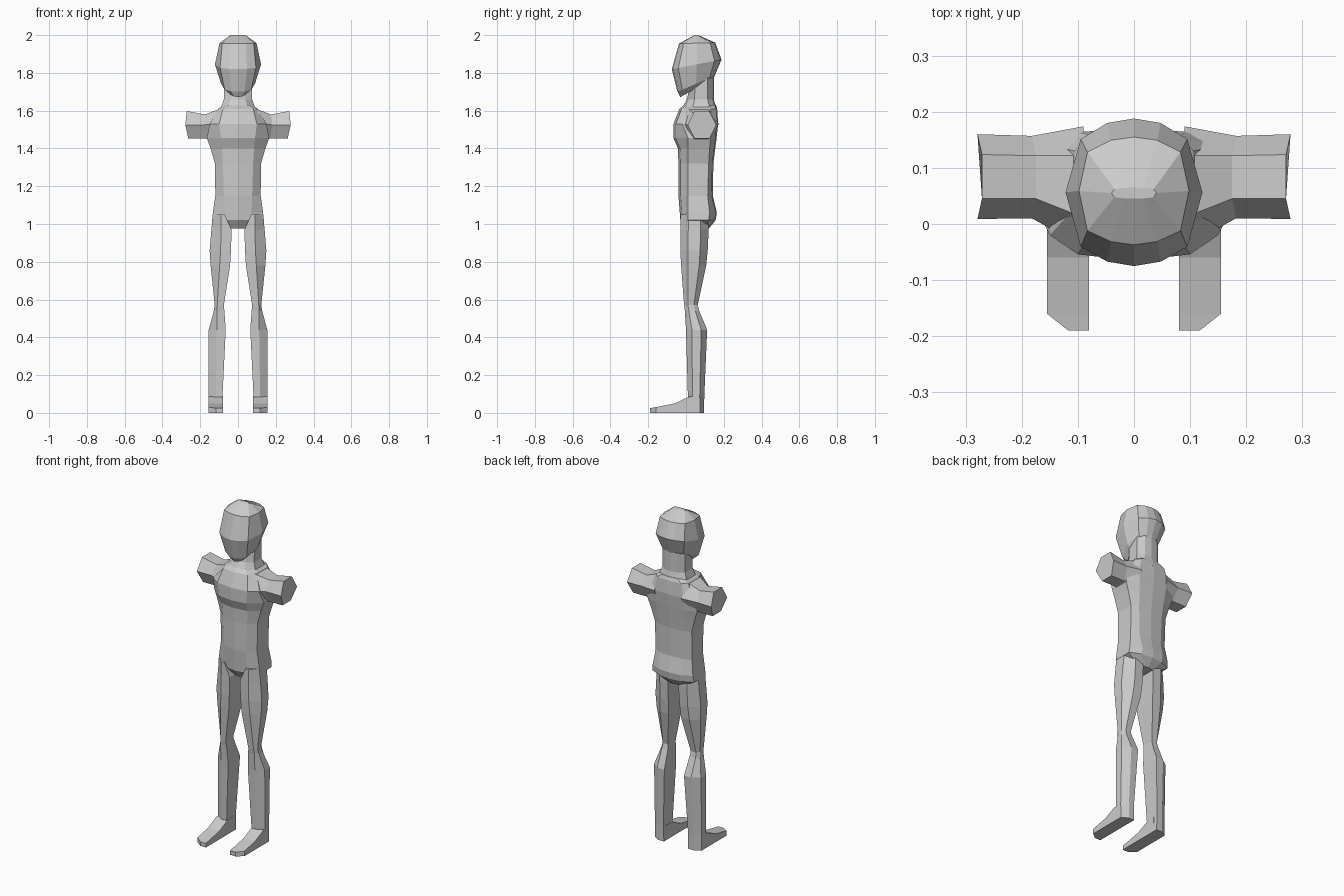
import bpy, bmesh

if "Cube" in bpy.data.objects:
    bpy.data.objects.remove(bpy.data.objects["Cube"], do_unlink=True)

grey = bpy.data.materials.new("plain grey")
grey.use_nodes = True
grey.diffuse_color = (0.6, 0.6, 0.6, 1)
grey.node_tree.nodes["Principled BSDF"].inputs["Base Color"].default_value = grey.diffuse_color


def loft(name, rings):
    """Skin a stack of equal rings and cap both ends."""
    bm = bmesh.new()
    loops = [[bm.verts.new(p) for p in ring] for ring in rings]
    n = len(loops[0])
    for a, b in zip(loops, loops[1:]):
        for i in range(n):
            j = (i + 1) % n
            bm.faces.new((a[i], a[j], b[j], b[i]))
    bm.faces.new(loops[0])
    bm.faces.new(loops[-1])
    bmesh.ops.recalc_face_normals(bm, faces=bm.faces)
    mesh = bpy.data.meshes.new(name)
    bm.to_mesh(mesh)
    bm.free()
    mesh.materials.append(grey)
    obj = bpy.data.objects.new(name, mesh)
    bpy.context.collection.objects.link(obj)
    return obj


def whole(half):
    """Close a half ring whose first and last points lie on x = 0."""
    return half + [(-x, y, z) for x, y, z in reversed(half[1:-1])]


# Torso: height, front, back, front edge, side width, side front, side back
def torso_ring(z, yf, yb, xe, xs, y1, y2):
    return whole([(0, yf, z), (xe, yf + .012, z), (xs, y1, z),
                  (xs, y2, z), (xe, yb - .006, z), (0, yb, z)])


loft("torso", [torso_ring(*r) for r in [
    (.975, .0, .12, .035, .06, .03, .10),
    (1.02, -.03, .157, .07, .137, .01, .12),
    (1.06, -.033, .163, .072, .133, .01, .125),
    (1.15, -.04, .142, .075, .12, .01, .115),
    (1.32, -.04, .145, .08, .122, .01, .12),
    (1.40, -.043, .155, .085, .145, .01, .125),
    (1.455, -.066, .162, .09, .165, .01, .13),
    (1.53, -.066, .17, .10, .15, -.02, .14),
    (1.61, -.035, .165, .08, .105, .03, .13),
    (1.63, -.01, .158, .05, .075, .04, .12)]])

# Neck
loft("neck", [torso_ring(*r) for r in [
    (1.59, -.035, .167, .06, .10, .03, .13),
    (1.66, .005, .147, .04, .075, .045, .115),
    (1.78, .03, .147, .04, .075, .05, .115)]])


# Head: front and back heights, front, back, edge width, side width
def head_ring(zf, zb, yf, yb, xe, xs):
    depth = yb - yf

    def at(x, t):
        return (x, yf + t * depth, zf + t * (zb - zf))
    return whole([at(0, 0), at(xe * .5, .03), at(xe, .13), at(xs, .5),
                  at(xe, .86), at(xe * .5, .97), at(0, 1)])


loft("head", [head_ring(*r) for r in [
    (1.672, 1.77, -.03, .147, .04, .07),
    (1.70, 1.785, -.045, .152, .07, .09),
    (1.82, 1.87, -.075, .188, .095, .122),
    (1.955, 1.96, -.037, .155, .083, .098),
    (2.0, 2.0, .045, .065, .035, .04)]])


# Limb sections: chamfered on the outer side only
def leg_ring(z, xi, xm, xo, yf, yb):
    d = (yb - yf) * .28
    return [(xi, yf, z), (xm, yf, z), (xo, yf + d, z),
            (xo, yb - d, z), (xm, yb, z), (xi, yb, z)]


LEG = [
    (1.05, .07, .09, .133, -.03, .12),
    (.97, .034, .09, .141, -.03, .12),
    (.86, .037, .092, .15, -.03, .115),
    (.78, .042, .097, .145, -.026, .107),
    (.57, .075, .11, .123, -.01, .062),
    (.54, .072, .112, .128, -.006, .07),
    (.44, .065, .112, .155, 0, .112),
    (.09, .082, .117, .155, .01, .097),
    (0, .08, .117, .155, .02, .095)]

# Foot: position along y, top height, outer width
FOOT = [(.07, .09, .155), (.015, .085, .155), (-.06, .05, .155),
        (-.16, .03, .155), (-.19, .025, .117)]


# Arm stub: x, top, middle, bottom, front, back, flare at the end
def arm_ring(x, zt, zm, zb, yf, yb, flare):
    d = (yb - yf) * .24
    return [(x + flare, yf, zm), (x, yf + d, zt), (x, yb - d, zt),
            (x + flare, yb, zm), (x - flare, yb - d, zb), (x - flare, yf + d, zb)]


ARM = [(.09, 1.612, 1.53, 1.42, -.04, .174, 0),
       (.175, 1.58, 1.525, 1.452, .01, .157, .007),
       (.271, 1.598, 1.525, 1.452, .009, .16, .008)]


def flip(rings, side):
    return [[(side * x, y, z) for x, y, z in ring] for ring in rings]


for side, label in ((1, "left"), (-1, "right")):
    loft(label + "_leg", flip([leg_ring(*r) for r in LEG], side))
    loft(label + "_foot", flip([[(.08, y, 0), (.08, y, h), (xo, y, h), (xo, y, 0)]
                                for y, h, xo in FOOT], side))
    loft(label + "_arm", flip([arm_ring(*r) for r in ARM], side))
